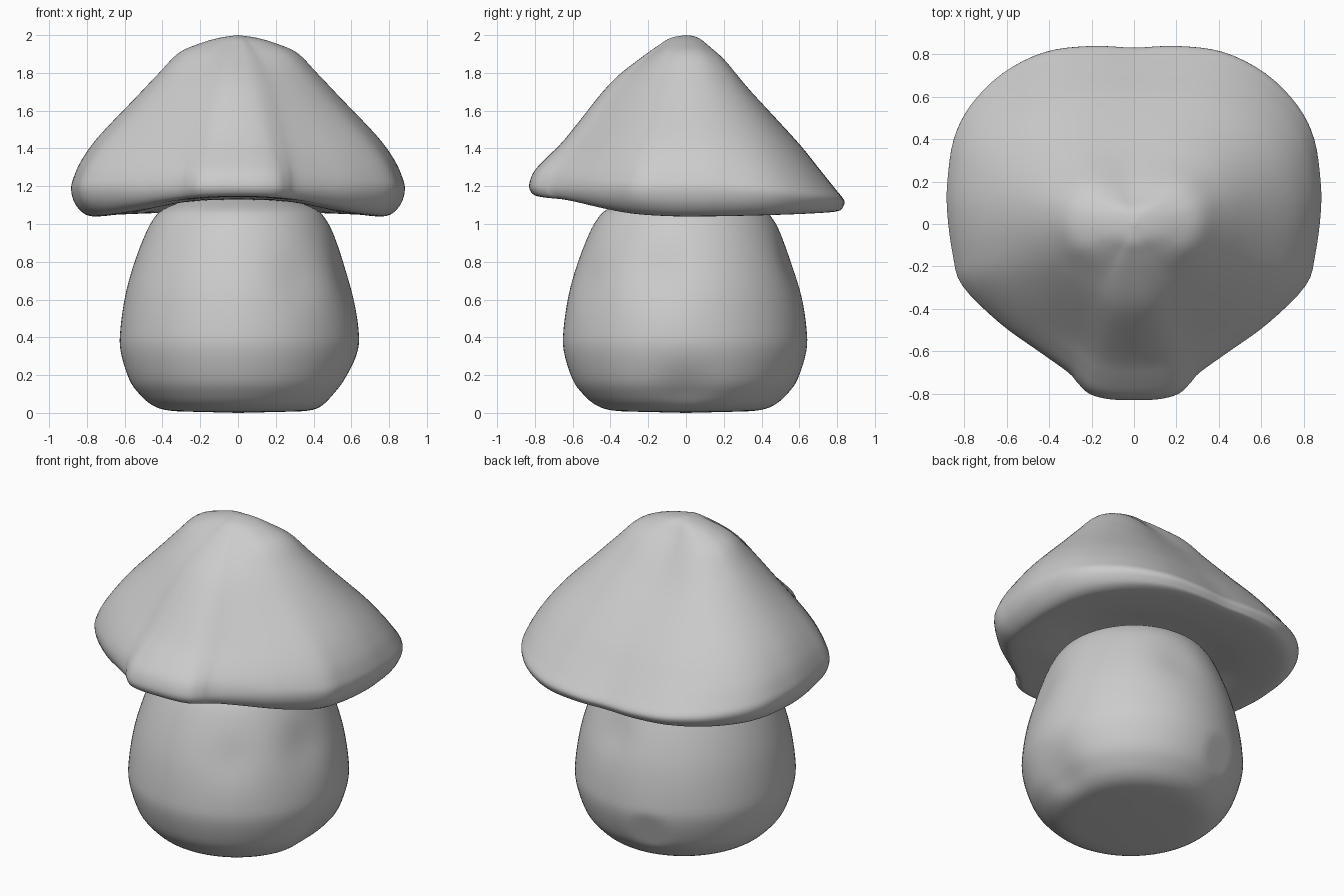
import bpy, bmesh, math
from mathutils import Vector

if "Cube" in bpy.data.objects:
    bpy.data.objects.remove(bpy.data.objects["Cube"])


def spline(points, steps, closed=False):
    """Catmull-Rom curve through the points."""
    pts = [Vector(p) for p in points]
    n = len(pts)
    get = (lambda i: pts[i % n]) if closed else (lambda i: pts[max(0, min(n - 1, i))])
    out = []
    for i in range(n if closed else n - 1):
        a, b, c, d = (get(i + k) for k in (-1, 0, 1, 2))
        for s in range(steps):
            t = s / steps
            out.append(0.5 * (2 * b + (c - a) * t + (2 * a - 5 * b + 4 * c - d) * t * t
                              + (3 * b - a - 3 * c + d) * t ** 3))
    if not closed:
        out.append(pts[-1])
    return out


def loft(name, start, rings, end):
    """Skin a stack of rings, closed by a pole at both ends."""
    bm = bmesh.new()
    loops = [[bm.verts.new(p) for p in ring] for ring in rings]
    first, last = bm.verts.new(start), bm.verts.new(end)
    n = len(loops[0])
    for j in range(n):
        k = (j + 1) % n
        bm.faces.new((first, loops[0][j], loops[0][k]))
        bm.faces.new((last, loops[-1][k], loops[-1][j]))
        for lo, hi in zip(loops, loops[1:]):
            bm.faces.new((lo[j], hi[j], hi[k], lo[k]))
    bmesh.ops.recalc_face_normals(bm, faces=bm.faces)
    for f in bm.faces:
        f.smooth = True
    mesh = bpy.data.meshes.new(name)
    bm.to_mesh(mesh)
    bm.free()
    obj = bpy.data.objects.new(name, mesh)
    bpy.context.collection.objects.link(obj)
    return obj


# Cap: plan outline (right half, mirrored), wide at the back with a narrow front lip
half = [(0, -.83), (.12, -.825), (.21, -.80), (.265, -.75), (.31, -.70), (.45, -.60),
        (.63, -.47), (.81, -.29), (.855, -.14), (.88, .05), (.88, .2), (.85, .4),
        (.77, .56), (.62, .71), (.42, .81), (.2, .838), (0, .83)]
outline = spline(half + [(-x, y) for x, y in half[-2:0:-1]], 4, True)

# Softened outline for the upper cap, so the lip corners fade out upwards
soft = outline
for _ in range(60):
    soft = [(soft[i - 1] + 2 * p + soft[(i + 1) % len(soft)]) / 4 for i, p in enumerate(soft)]

# Cap profiles as (fraction of the outline, height), from tip to underside
front = [(0, 2), (.1, 1.985), (.18, 1.945), (.3, 1.875), (.44, 1.785), (.56, 1.68), (.78, 1.45),
         (.89, 1.355), (.97, 1.28), (1, 1.21), (.99, 1.17), (.96, 1.15), (.9, 1.145),
         (.7, 1.14), (.45, 1.13), (0, 1.13)]
side = [(0, 2), (.12, 1.985), (.24, 1.955), (.37, 1.905), (.49, 1.8), (.61, 1.69), (.84, 1.475),
        (.945, 1.34), (.99, 1.24), (1, 1.18), (.98, 1.11), (.93, 1.055), (.86, 1.04),
        (.7, 1.06), (.45, 1.11), (0, 1.13)]
back = [(0, 2), (.08, 1.985), (.16, 1.92), (.27, 1.83), (.42, 1.695), (.56, 1.575), (.74, 1.41),
        (.86, 1.28), (.95, 1.18), (1, 1.12), (.99, 1.085), (.97, 1.07), (.9, 1.065),
        (.7, 1.075), (.45, 1.1), (0, 1.13)]
rings = []
for f, s, b in list(zip(*(spline(p, 4) for p in (front, side, back))))[1:-1]:
    ring = []
    for p, q in zip(outline, soft):
        w = p.y ** 2 / p.length_squared
        t, z = s.lerp(f if p.y < 0 else b, w)
        g = q.lerp(p, min(1, abs(t)) ** 4) * t
        ring.append((g.x, g.y, z))
    rings.append(ring)
loft("mushroom_cap", (0, 0, 2), rings, (0, 0, 1.13))

# Stem: bulbous round profile with softly dented surface
profile = [(.2, .005), (.37, .012), (.46, .04), (.53, .1), (.585, .18), (.63, .33), (.63, .45),
           (.605, .62), (.565, .77), (.51, .92), (.46, 1.02), (.40, 1.08), (.25, 1.14)]
dents = [((.55, -.14, .72), .16, .025), ((.30, -.50, .70), .14, .015),
         ((.12, .52, .78), .14, .02), ((.62, .0, .06), .17, .05)]
flat_n = Vector((-.25, .9, -.3)).normalized()   # flat spot low on the back
flat_d = flat_n.dot(Vector((-.15, .565, .2)))
rings = []
for r, z in spline(profile, 4):
    ring = []
    for j in range(96):
        a = math.tau * j / 96
        p = Vector((r * math.cos(a) + .008, r * 1.02 * math.sin(a) - .005, z))
        out = Vector((math.cos(a), math.sin(a), 0))
        for c, size, depth in dents:
            p -= out * depth * math.exp(-((p - Vector(c)).length / size) ** 2)
        over = flat_n.dot(p) - flat_d
        if over > 0 and z > .04:
            p -= flat_n * over
        ring.append(p)
    rings.append(ring)
loft("mushroom_stem", (0, 0, 0), rings, (0, 0, 1.15))
